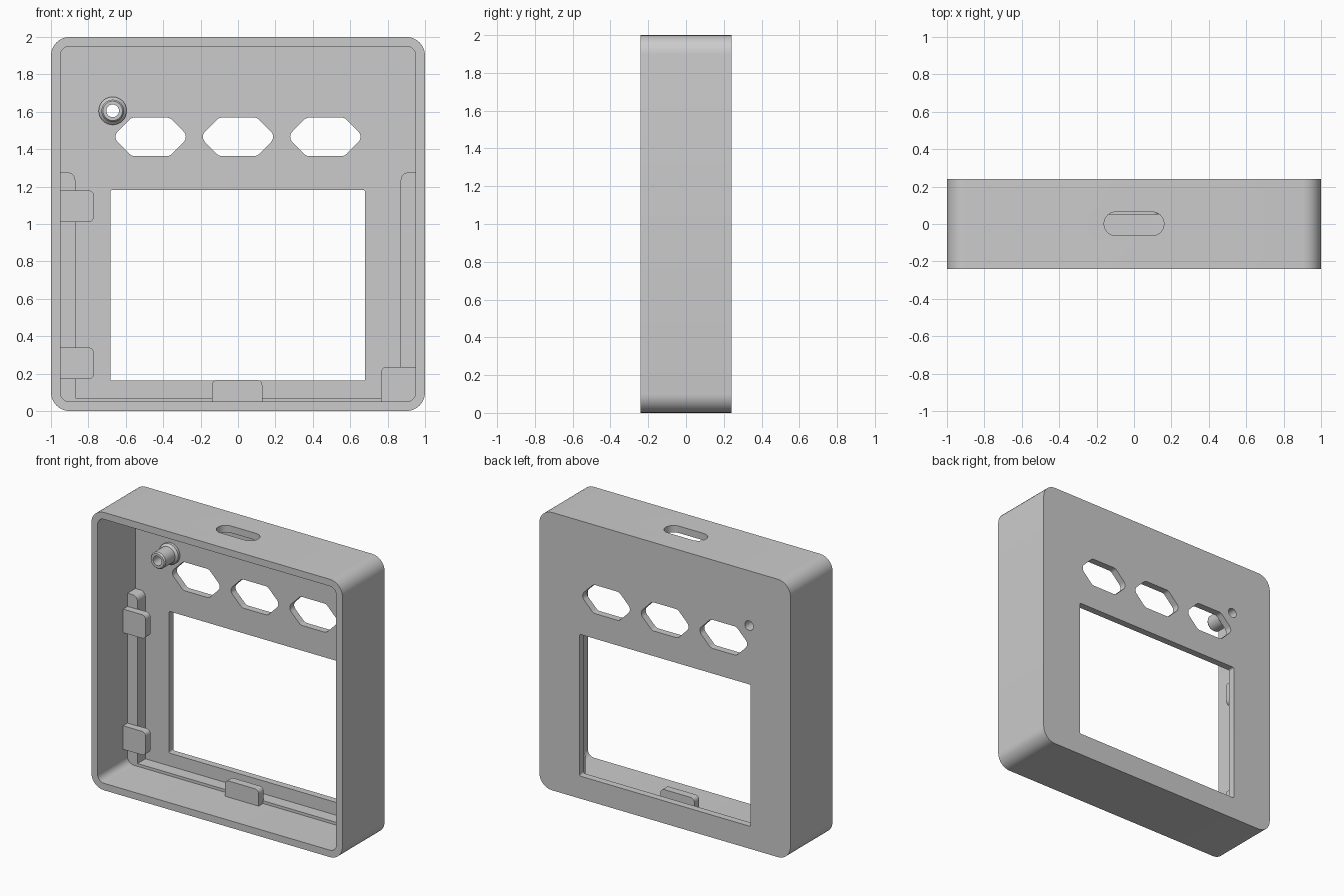
import bpy, bmesh, math
from mathutils import Vector, Matrix

cube = bpy.data.objects.get("Cube")
if cube:
    bpy.data.objects.remove(cube, do_unlink=True)

GREY = (0.6, 0.6, 0.6, 1)
mat = bpy.data.materials.new("light grey plastic")
mat.use_nodes = True
mat.diffuse_color = GREY
mat.node_tree.nodes["Principled BSDF"].inputs["Base Color"].default_value = GREY


def make_object(name, bm):
    bmesh.ops.recalc_face_normals(bm, faces=bm.faces)
    mesh = bpy.data.meshes.new(name)
    bm.to_mesh(mesh)
    bm.free()
    mesh.materials.append(mat)
    obj = bpy.data.objects.new(name, mesh)
    bpy.context.collection.objects.link(obj)
    return obj


def smooth(obj):
    obj.data.shade_smooth()
    obj.data.set_sharp_from_angle(angle=math.radians(30))


def fillet(corners, steps=8):
    """Round each (u, v, radius) corner of a polygon."""
    out = []
    for i, (u, v, r) in enumerate(corners):
        p = Vector((u, v))
        if r == 0:
            out.append(p)
            continue
        a = (Vector(corners[i - 1][:2]) - p).normalized()
        b = (Vector(corners[(i + 1) % len(corners)][:2]) - p).normalized()
        half = math.acos(a.dot(b)) / 2
        centre = p + (a + b).normalized() * r / math.sin(half)
        start = p + a * r / math.tan(half) - centre
        end = p + b * r / math.tan(half) - centre
        sweep = math.pi - 2 * half
        for k in range(steps + 1):
            t = sweep * k / steps
            out.append(centre + (start * math.sin(sweep - t) + end * math.sin(t)) / math.sin(sweep))
    return out


def prism(name, corners, lo, hi, axis="y"):
    """Extrude a rounded outline along y or z."""
    bm = bmesh.new()
    place = (lambda p, d: (p.x, d, p.y)) if axis == "y" else (lambda p, d: (p.x, p.y, d))
    face = bm.faces.new([bm.verts.new(place(p, lo)) for p in fillet(corners)])
    ext = bmesh.ops.extrude_face_region(bm, geom=[face], use_keep_orig=True)
    verts = [g for g in ext["geom"] if isinstance(g, bmesh.types.BMVert)]
    step = (0, hi - lo, 0) if axis == "y" else (0, 0, hi - lo)
    bmesh.ops.translate(bm, vec=step, verts=verts)
    bmesh.ops.remove_doubles(bm, verts=bm.verts, dist=1e-5)
    return make_object(name, bm)


def box(x0, x1, z0, z1, bl=0, br=0, tr=0, tl=0):
    return [(x0, z0, bl), (x1, z0, br), (x1, z1, tr), (x0, z1, tl)]


def cut(target, cutter):
    mod = target.modifiers.new("cut", "BOOLEAN")
    mod.operation = "DIFFERENCE"
    mod.solver = "EXACT"
    mod.object = cutter
    deps = bpy.context.evaluated_depsgraph_get()
    target.data = bpy.data.meshes.new_from_object(target.evaluated_get(deps))
    target.modifiers.clear()
    bpy.data.objects.remove(cutter, do_unlink=True)


BACK, FLOOR, RAIL, CLIP = 0.24, 0.19, 0.10, 0.05   # depths along y
POST_X, POST_Z, BORE = -0.67, 1.605, 0.034

# Open case with rounded corners
case = prism("case", box(-1, 1, 0, 2, *[0.1] * 4), -BACK, BACK)
cut(case, prism("cavity", box(-0.95, 0.95, 0.05, 1.95, *[0.05] * 4), -0.4, FLOOR))

# Screen window
cut(case, prism("window", box(-0.683, 0.68, 0.162, 1.182, *[0.012] * 4), 0.1, 0.4))

# Three button openings
for cx in (-0.467, 0, 0.467):
    hexagon = [(cx + 0.204 * a, 1.466 + 0.103 * b, 0.04) for a, b in
               ((-1, 0), (-0.5, -1), (0.5, -1), (1, 0), (0.5, 1), (-0.5, 1))]
    cut(case, prism("button_hole", hexagon, 0.1, 0.4))

# Cable slot in the top wall
cut(case, prism("cable_slot", box(-0.16, 0.16, -0.062, 0.064, *[0.0625] * 4), 1.8, 2.2, "z"))

# Screw hole through the back
hole = box(POST_X - BORE, POST_X + BORE, POST_Z - BORE, POST_Z + BORE, *[BORE * 0.99] * 4)
cut(case, prism("screw_hole", hole, 0.1, 0.4))
smooth(case)

# Support rails along the side and bottom walls
parts = [
    prism("right_rail", box(-0.96, -0.87, 0.04, 1.275, tr=0.04), RAIL, FLOOR + 0.01),
    prism("left_rail", box(0.87, 0.96, 0.04, 1.275, tl=0.04), RAIL, FLOOR + 0.01),
    prism("bottom_rail", box(-0.9, 0.9, 0.04, 0.07), RAIL, FLOOR + 0.01),
]

# Retaining clips in front of the rails
for label, z0 in (("upper", 1.01), ("lower", 0.17)):
    parts.append(prism(label + "_side_clip",
                       box(-0.97, -0.77, z0, z0 + 0.17, br=0.03, tr=0.03), CLIP, RAIL + 0.005))
parts.append(prism("bottom_clip", box(-0.14, 0.13, 0.03, 0.167, tr=0.03, tl=0.03),
                   CLIP, RAIL + 0.005))
parts.append(prism("corner_clip", box(0.765, 0.96, 0.04, 0.236, tl=0.03), CLIP, RAIL + 0.005))

# Hollow screw post with a flared foot
profile = [(BORE, 0.2), (BORE, 0.04), (0.052, 0.04), (0.06, 0.05),
           (0.06, 0.155), (0.075, 0.17), (0.075, 0.2)]
bm = bmesh.new()
verts = [bm.verts.new((r, y, 0)) for r, y in profile]
edges = [bm.edges.new((verts[i - 1], verts[i])) for i in range(len(verts))]
bmesh.ops.spin(bm, geom=verts + edges, axis=(0, 1, 0), cent=(0, 0, 0),
               angle=math.tau, steps=32, use_merge=True)
bmesh.ops.remove_doubles(bm, verts=bm.verts, dist=1e-5)
bmesh.ops.transform(bm, matrix=Matrix.Translation((POST_X, 0, POST_Z)), verts=bm.verts)
parts.append(make_object("screw_post", bm))

for part in parts:
    smooth(part)
